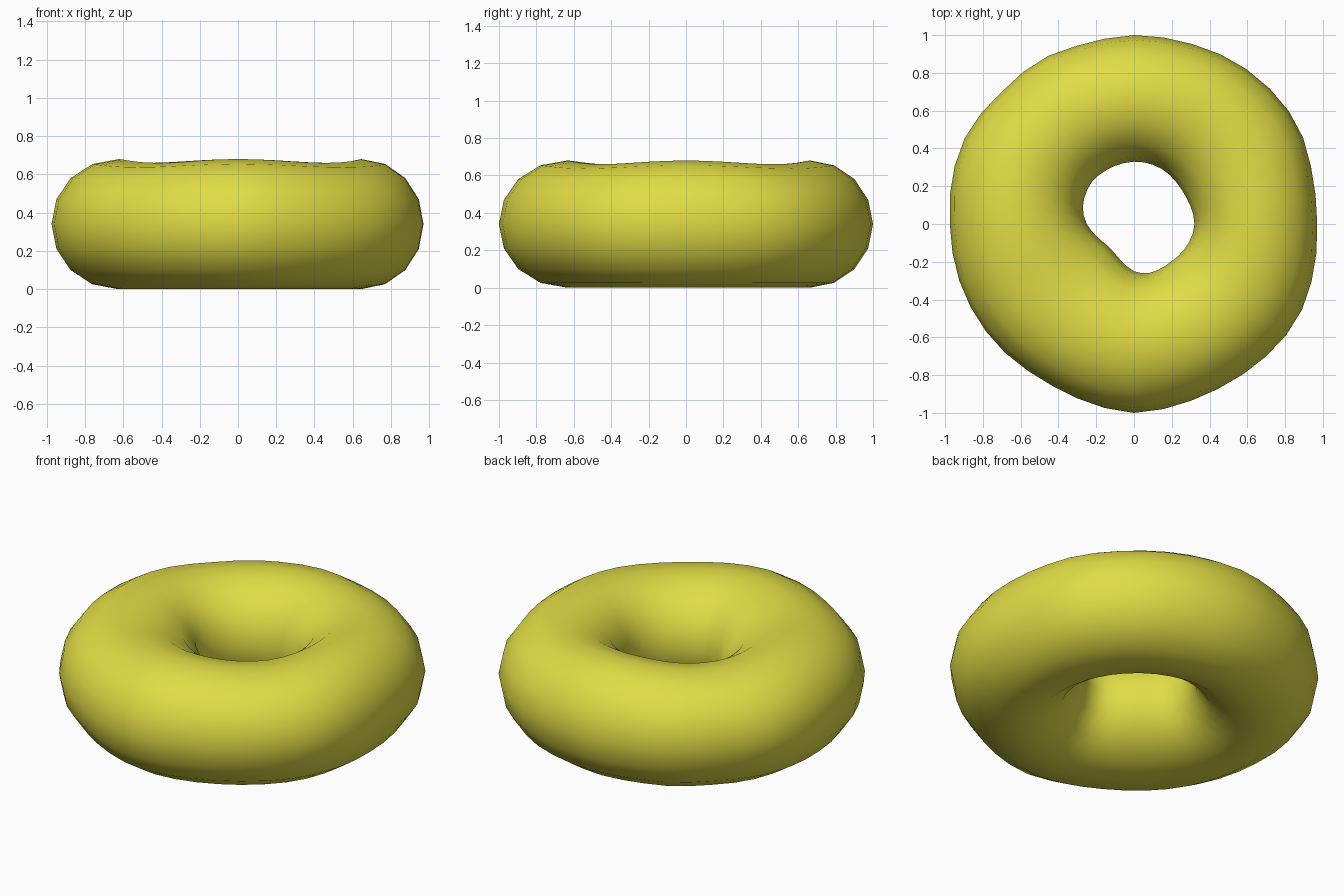
import bpy, bmesh
from math import sin, cos, pi, floor

if "Cube" in bpy.data.objects:
    bpy.data.objects.remove(bpy.data.objects["Cube"])

MAJOR, MINOR = 40, 16
R, TUBE = 0.66, 0.34

# outline and hole radii every 15 degrees, counter-clockwise from +x
OUTER = [0.97, 0.98, 1.01, 1.015, 1.01, 1.0, 1.0, 0.99, 1.0, 0.99, 1.005, 0.995,
         0.975, 0.973, 0.97, 0.965, 0.958, 0.975, 1.0, 0.985, 0.98, 0.99, 1.0, 0.985]
INNER = [0.32, 0.315, 0.31, 0.315, 0.325, 0.33, 0.33, 0.325, 0.32, 0.315, 0.3, 0.28,
         0.25, 0.215, 0.19, 0.18, 0.19, 0.215, 0.25, 0.27, 0.275, 0.28, 0.295, 0.31]


def sample(table, angle):
    """Smooth periodic interpolation of a radius table."""
    n = len(table)
    f = angle / (2 * pi) * n
    i = floor(f)
    t = f - i
    a, b, c, d = (table[(i + k) % n] for k in (-1, 0, 1, 2))
    return b + 0.5 * t * (c - a + t * (2 * a - 5 * b + 4 * c - d + t * (3 * (b - c) + d - a)))


# lumpy ring: a torus pushed in and out to follow both outlines
bm = bmesh.new()
rings = []
for i in range(MAJOR):
    u = 2 * pi * i / MAJOR
    d_out = sample(OUTER, u) - (R + TUBE)
    d_in = sample(INNER, u) - (R - TUBE)
    ring = []
    for j in range(MINOR):
        v = 2 * pi * j / MINOR
        c, s = cos(v), sin(v)
        r = R + TUBE * c + d_out * (1 + c) / 2 + d_in * ((1 - c) / 2) ** 1.5
        # shallow dips in the top between the four high spots
        z = TUBE + TUBE * s - 0.01 * (1 - cos(4 * u)) * max(s, 0) ** 2
        ring.append(bm.verts.new((r * cos(u), r * sin(u), z)))
    rings.append(ring)
for i in range(MAJOR):
    a, b = rings[i], rings[(i + 1) % MAJOR]
    for j in range(MINOR):
        k = (j + 1) % MINOR
        bm.faces.new((a[j], b[j], b[k], a[k])).smooth = True
bmesh.ops.recalc_face_normals(bm, faces=bm.faces)

mesh = bpy.data.meshes.new("ring")
bm.to_mesh(mesh)
bm.free()
mat = bpy.data.materials.new("yellow")
mat.diffuse_color = (0.75, 0.72, 0.06, 1)
mat.use_nodes = True
mat.node_tree.nodes["Principled BSDF"].inputs["Base Color"].default_value = mat.diffuse_color
mesh.materials.append(mat)
bpy.context.collection.objects.link(bpy.data.objects.new("ring", mesh))
